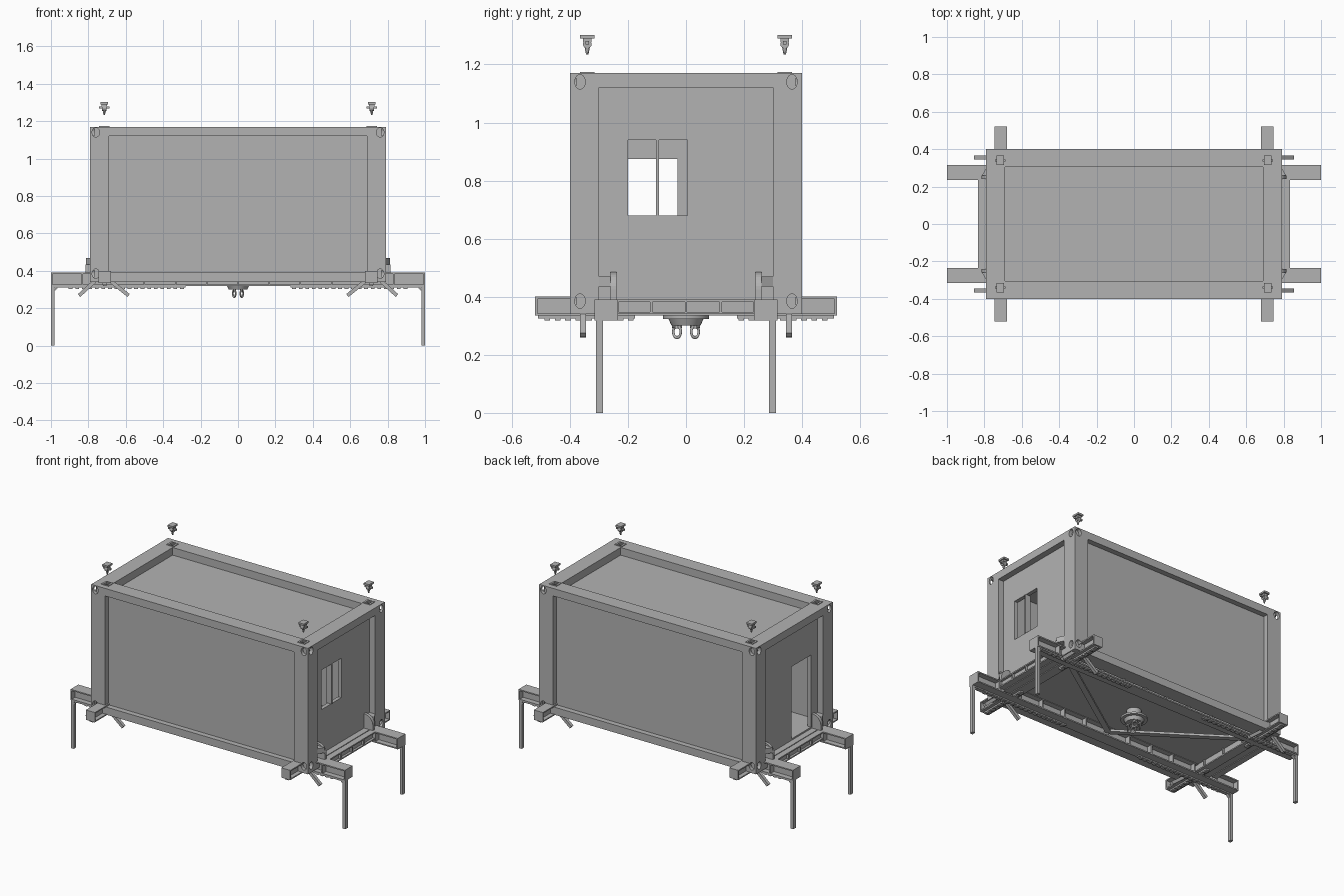
import bpy, bmesh, math
from mathutils import Matrix, Vector

old = bpy.data.objects.get("Cube")
if old:
    bpy.data.objects.remove(old, do_unlink=True)

steel = bpy.data.materials.new("steel_grey")
steel.use_nodes = True
GREY = (0.45, 0.45, 0.45, 1)
steel.diffuse_color = GREY
steel.node_tree.nodes["Principled BSDF"].inputs["Base Color"].default_value = GREY
SIDES = (-1, 1)
CORNERS = [(sx, sy) for sx in SIDES for sy in SIDES]


def finish(name, bm):
    bmesh.ops.recalc_face_normals(bm, faces=bm.faces)
    mesh = bpy.data.meshes.new(name)
    bm.to_mesh(mesh)
    bm.free()
    mesh.materials.append(steel)
    obj = bpy.data.objects.new(name, mesh)
    bpy.context.collection.objects.link(obj)
    return obj


def box(bm, x, y, z):
    """Box from three (min, max) ranges, in any order."""
    mid = [(a + b) / 2 for a, b in (x, y, z)]
    size = [abs(b - a) for a, b in (x, y, z)]
    bmesh.ops.create_cube(bm, size=1, matrix=Matrix.Translation(mid) @ Matrix.Diagonal((*size, 1)))


def bar(bm, p, q, width, depth):
    p, q = Vector(p), Vector(q)
    turn = (q - p).to_track_quat('X', 'Z').to_matrix().to_4x4()
    size = Matrix.Diagonal(((q - p).length, width, depth, 1))
    bmesh.ops.create_cube(bm, size=1, matrix=Matrix.Translation((p + q) / 2) @ turn @ size)


def prism(bm, points, sweep):
    face = bm.faces.new([bm.verts.new(p) for p in points])
    made = bmesh.ops.extrude_face_region(bm, geom=[face])
    moved = [v for v in made["geom"] if isinstance(v, bmesh.types.BMVert)]
    bmesh.ops.translate(bm, verts=moved, vec=sweep)


def cyl(bm, at, r1, r2, depth, axis='Z', n=20, scale=(1, 1)):
    turn = {'X': Matrix.Rotation(math.pi / 2, 4, 'Y'),
            'Y': Matrix.Rotation(math.pi / 2, 4, 'X'), 'Z': Matrix()}[axis]
    bmesh.ops.create_cone(bm, cap_ends=True, segments=n, radius1=r1, radius2=r2, depth=depth,
                          matrix=Matrix.Translation(at) @ turn @ Matrix.Diagonal((*scale, 1, 1)))


def i_beam(name, along_x, half, centre, width, z0, z1, ribs):
    """Capped I section running the full width or length, with web stiffeners."""
    bm = bmesh.new()

    def add(a, c, z):
        box(bm, a, c, z) if along_x else box(bm, c, a, z)
    flange = (centre - width / 2, centre + width / 2)
    add((-half, half), flange, (z0, z0 + 0.008))
    add((-half, half), flange, (z1 - 0.008, z1))
    add((-half, half), (centre - 0.005, centre + 0.005), (z0, z1))
    for s in SIDES:
        add((s * half, s * (half - 0.008)), flange, (z0, z1))
    for i in range(ribs):
        a = -half + 2 * half * (i + 1) / (ribs + 1)
        add((a - 0.004, a + 0.004), flange, (z0, z1))
    return finish(name, bm)


# Container corner posts, with elliptical lashing holes and top lock slots
for sx, sy in CORNERS:
    bm = bmesh.new()
    box(bm, (sx * 0.69, sx * 0.79), (sy * 0.30, sy * 0.40), (0.34, 1.17))
    post = finish("corner_post", bm)
    cuts = []
    for z in (0.385, 1.14):
        bm = bmesh.new()
        cyl(bm, (sx * 0.76, sy * 0.40, z), 0.02, 0.02, 0.044, 'Y', 24, (1, 1.25))
        cuts.append(bm)
        bm = bmesh.new()
        cyl(bm, (sx * 0.79, sy * 0.365, z), 0.02, 0.02, 0.044, 'X', 24, (1.25, 0.9))
        cuts.append(bm)
    bm = bmesh.new()
    cyl(bm, (sx * 0.715, sy * 0.34, 1.17), 0.011, 0.011, 0.04, 'Z', 16, (0.7, 1.4))
    cuts.append(bm)
    for bm in cuts:
        cutter = finish("hole_cutter", bm)
        cutter.hide_render = True
        mod = post.modifiers.new("hole", 'BOOLEAN')
        mod.operation, mod.solver, mod.object = 'DIFFERENCE', 'EXACT', cutter
        bpy.context.view_layer.objects.active = post
        bpy.ops.object.modifier_apply(modifier=mod.name)
        bpy.data.objects.remove(cutter, do_unlink=True)

    # Thin raised rim round each lock slot
    bm = bmesh.new()
    for s in SIDES:
        x, y = sx * 0.715, sy * 0.34
        box(bm, (x + s * 0.014, x + s * 0.027), (y - 0.025, y + 0.025), (1.165, 1.174))
        box(bm, (x - 0.02, x + 0.02), (y + s * 0.018, y + s * 0.025), (1.165, 1.174))
    finish("lock_slot_rim", bm)

# Container top and bottom rails
bm = bmesh.new()
for z in ((0.34, 0.39), (1.12, 1.17)):
    for s in SIDES:
        box(bm, (-0.69, 0.69), (s * 0.305, s * 0.40), z)
        box(bm, (s * 0.69, s * 0.79), (-0.30, 0.30), z)
finish("container_rails", bm)

# Recessed side walls, roof and floor
bm = bmesh.new()
for s in SIDES:
    box(bm, (-0.74, 0.74), (s * 0.34, s * 0.365), (0.38, 1.13))
finish("side_walls", bm)
bm = bmesh.new()
box(bm, (-0.74, 0.74), (-0.36, 0.36), (1.09, 1.12))
finish("roof_panel", bm)
bm = bmesh.new()
box(bm, (-0.75, 0.75), (-0.36, 0.36), (0.385, 0.40))
finish("floor_panel", bm)


def end_wall(name, x, y0, y1, z0, z1):
    """Recessed end wall built around one opening."""
    bm = bmesh.new()
    box(bm, x, (-0.34, y0), (0.38, 1.13))
    box(bm, x, (y1, 0.34), (0.38, 1.13))
    box(bm, x, (y0, y1), (z1, 1.13))
    if z0 > 0.4:
        box(bm, x, (y0, y1), (0.38, z0))
    finish(name, bm)


end_wall("window_wall", (0.725, 0.75), -0.20, 0.005, 0.68, 0.94)
end_wall("door_wall", (-0.75, -0.725), -0.23, -0.03, 0.39, 0.875)
bm = bmesh.new()
box(bm, (0.715, 0.755), (-0.103, -0.093), (0.68, 0.94))
finish("window_mullion", bm)

# Support frame beams
for s in SIDES:
    i_beam("long_beam", True, 1.0, s * 0.275, 0.08, 0.318, 0.39, 11)
    i_beam("cross_beam", False, 0.52, s * 0.7125, 0.065, 0.335, 0.40, 5)
    i_beam("end_beam", False, 0.24, s * 0.815, 0.04, 0.34, 0.39, 3)

# Diagonal bracing below the floor
bm = bmesh.new()
for s in SIDES:
    bar(bm, (0, -0.235, 0.35), (s * 0.69, 0.235, 0.35), 0.035, 0.015)
finish("diagonal_braces", bm)

for sx, sy in CORNERS:
    # Outrigger leg with its sliding toothed rail
    bm = bmesh.new()
    box(bm, (sx * 0.98, sx * 1.0), (sy * 0.285, sy * 0.31), (0, 0.318))
    box(bm, (sx * 0.28, sx * 0.98), (sy * 0.285, sy * 0.31), (0.310, 0.319))
    bar(bm, (sx * 0.982, sy * 0.2975, 0.295), (sx * 0.962, sy * 0.2975, 0.315), 0.02, 0.008)
    for i in range(18):
        x = sx * (0.29 + i * 0.035)
        box(bm, (x, x + sx * 0.02), (sy * 0.287, sy * 0.308), (0.304, 0.311))
    finish("outrigger_leg", bm)

    # Toothed rail under the cross beam
    bm = bmesh.new()
    box(bm, (sx * 0.70, sx * 0.725), (sy * 0.175, sy * 0.51), (0.325, 0.336))
    for i in range(9):
        y = sy * (0.18 + i * 0.036)
        box(bm, (sx * 0.702, sx * 0.723), (y, y + sy * 0.02), (0.318, 0.326))
    finish("cross_rail", bm)

    # Splayed struts either side of the corner
    bm = bmesh.new()
    bar(bm, (sx * 0.585, sy * 0.355, 0.268), (sx * 0.68, sy * 0.355, 0.345), 0.02, 0.02)
    bar(bm, (sx * 0.85, sy * 0.355, 0.268), (sx * 0.765, sy * 0.355, 0.345), 0.02, 0.02)
    finish("corner_struts", bm)

    # Rounded guide bracket on the container end
    bm = bmesh.new()
    arch = [(0.75, 0.385), (0.815, 0.385)]
    arch += [(0.75 + 0.065 * math.cos(a), 0.425 + 0.06 * math.sin(a))
             for a in (i * math.pi / 16 for i in range(9))]
    prism(bm, [(sx * x, sy * 0.24, z) for x, z in arch], (0, sy * 0.02, 0))
    wedge = [(0.75, 0.26), (0.812, 0.26), (0.79, 0.30), (0.75, 0.30)]
    prism(bm, [(sx * x, sy * y, 0.435) for x, y in wedge], (0, 0, 0.035))
    finish("guide_bracket", bm)

    # Twist lock held above each top corner
    x, y = sx * 0.715, sy * 0.34
    bm = bmesh.new()
    box(bm, (x - 0.02, x + 0.02), (y - 0.025, y + 0.025), (1.29, 1.302))
    box(bm, (x - 0.014, x + 0.014), (y - 0.015, y + 0.015), (1.278, 1.29))
    cyl(bm, (x, y, 1.27), 0.015, 0.015, 0.022, 'X')
    box(bm, (x - 0.028, x + 0.028), (y - 0.006, y + 0.006), (1.268, 1.28))
    cyl(bm, (x, y, 1.246), 0.004, 0.009, 0.024)
    finish("twist_lock", bm)

    # Lifting shackle below the hub
    bpy.ops.mesh.primitive_torus_add(
        major_segments=20, minor_segments=8, major_radius=0.015, minor_radius=0.0045,
        location=(sx * 0.02, sy * 0.031, 0.279), rotation=(0, math.pi / 2, math.radians(30 * sx * sy)))
    ring = bpy.context.object
    ring.name = "shackle_ring"
    ring.scale = (1.3, 1, 1)
    ring.data.materials.append(steel)
    bpy.ops.object.shade_smooth()
    bm = bmesh.new()
    cyl(bm, (sx * 0.02, sy * 0.031, 0.298), 0.008, 0.008, 0.016, 'Z', 12)
    cyl(bm, (sx * 0.02, sy * 0.031, 0.297), 0.005, 0.005, 0.034, 'Y', 10)
    finish("shackle_pin", bm)

# Central hub, stepped discs hung from the floor
bm = bmesh.new()
cyl(bm, (0, 0, 0.362), 0.045, 0.045, 0.055, n=32)
cyl(bm, (0, 0, 0.329), 0.08, 0.08, 0.012, n=32)
cyl(bm, (0, 0, 0.312), 0.05, 0.06, 0.022, n=32)
hub = finish("hub_disc", bm)
bpy.ops.object.select_all(action='DESELECT')
hub.select_set(True)
bpy.context.view_layer.objects.active = hub
bpy.ops.object.shade_smooth_by_angle()
